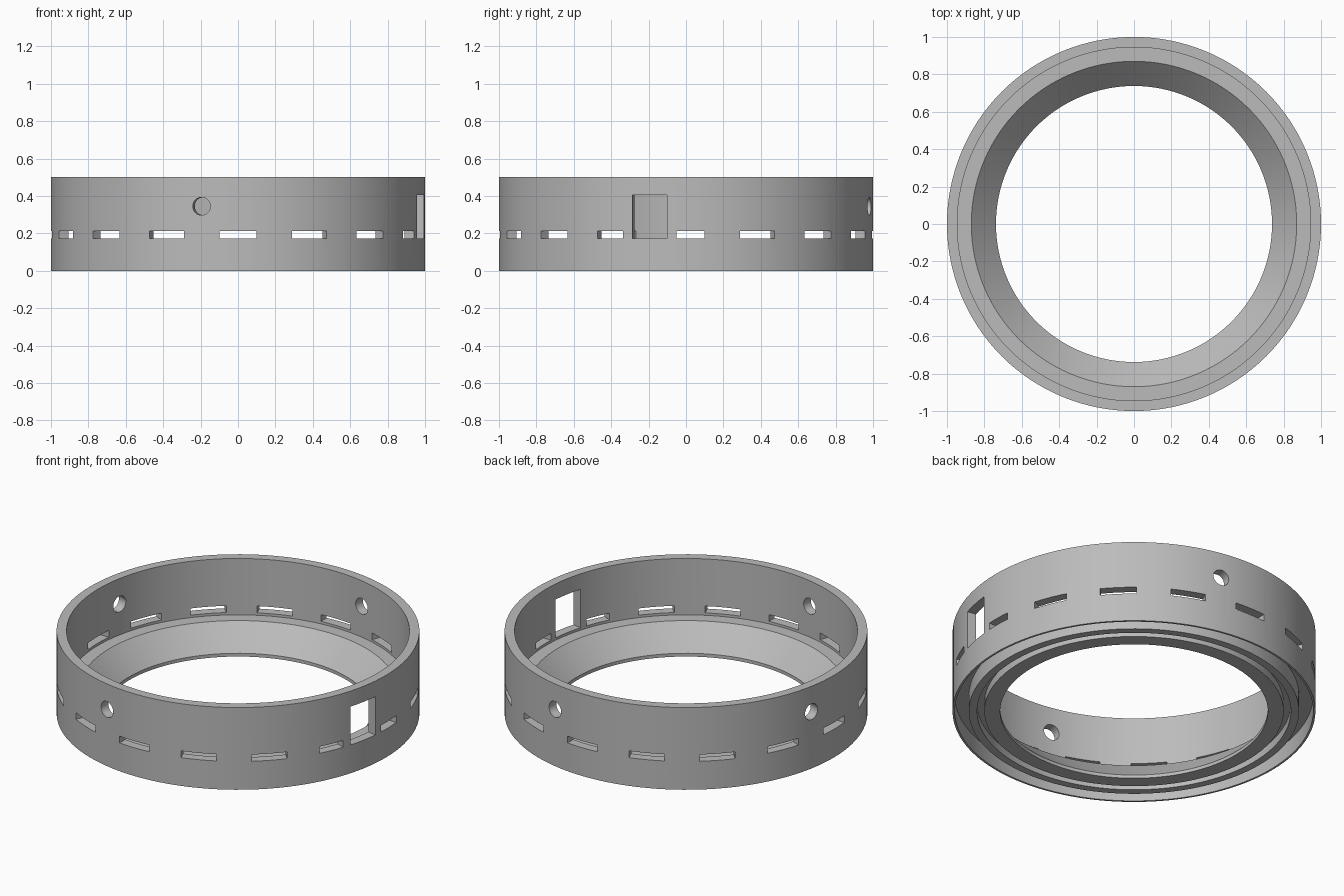
import bpy, bmesh, math
from mathutils import Matrix, Vector

if "Cube" in bpy.data.objects:
    bpy.data.objects.remove(bpy.data.objects["Cube"], do_unlink=True)

SEGMENTS = 128
STEP = math.radians(22.5)          # spacing of the vent slots
WINDOW_ANGLE = -STEP / 2           # window sits between two slots
SLOT_Z = (0.172, 0.213)


def new_object(name, bm):
    bmesh.ops.recalc_face_normals(bm, faces=bm.faces)
    mesh = bpy.data.meshes.new(name)
    bm.to_mesh(mesh)
    bm.free()
    obj = bpy.data.objects.new(name, mesh)
    bpy.context.collection.objects.link(obj)
    return obj


def revolve(name, profile):
    """Spin a closed (radius, height) outline around z."""
    bm = bmesh.new()
    rings = []
    for i in range(SEGMENTS):
        a = math.tau * i / SEGMENTS
        rings.append([bm.verts.new((r * math.cos(a), r * math.sin(a), z)) for r, z in profile])
    n = len(profile)
    for i in range(SEGMENTS):
        here, there = rings[i], rings[(i + 1) % SEGMENTS]
        for j in range(n):
            k = (j + 1) % n
            bm.faces.new((here[j], there[j], there[k], here[k]))
    return new_object(name, bm)


def radial_box(bm, angle, t0, t1, z0, z1):
    """Box through the wall, spanning t0..t1 sideways at the given angle."""
    size = Vector((0.2, t1 - t0, z1 - z0))
    centre = Vector((1, (t0 + t1) / 2, (z0 + z1) / 2))
    matrix = Matrix.Rotation(angle, 4, 'Z') @ Matrix.Translation(centre) @ Matrix.Diagonal(size).to_4x4()
    bmesh.ops.create_cube(bm, size=1, matrix=matrix)


# Ring body: wall, inner ledge, sloping dish, and grooved underside
ring = revolve("ring_body", [
    (1.0, 0.0), (1.0, 0.5), (0.945, 0.5), (0.945, 0.157),
    (0.87, 0.157), (0.738, 0.02), (0.738, 0.0),
    (0.825, 0.0), (0.825, 0.05), (0.865, 0.05), (0.865, 0.0),
    (0.91, 0.0), (0.91, 0.1), (0.988, 0.1), (0.988, 0.0),
])

# Vent slots, shortened on both sides of the window
cut = bmesh.new()
for i in range(16):
    left = -0.05 if i == 0 else -0.1
    right = 0.05 if i == 15 else 0.1
    radial_box(cut, i * STEP, left, right, *SLOT_Z)

# Square window
radial_box(cut, WINDOW_ANGLE, -0.095, 0.095, SLOT_Z[0], 0.405)

# Round holes on the other three quarters
for quarter in (1, 2, 3):
    angle = WINDOW_ANGLE + quarter * math.pi / 2
    matrix = (Matrix.Rotation(angle, 4, 'Z') @ Matrix.Translation((1, 0, 0.345))
              @ Matrix.Rotation(math.pi / 2, 4, 'Y'))
    bmesh.ops.create_cone(cut, cap_ends=True, segments=32, radius1=0.048,
                          radius2=0.048, depth=0.2, matrix=matrix)
cutter = new_object("opening_cutter", cut)
cutter.hide_render = True

# Cut the openings
bpy.ops.object.select_all(action='DESELECT')
ring.select_set(True)
bpy.context.view_layer.objects.active = ring
mod = ring.modifiers.new("openings", 'BOOLEAN')
mod.operation = 'DIFFERENCE'
mod.solver = 'EXACT'
mod.object = cutter
bpy.ops.object.modifier_apply(modifier=mod.name)
bpy.data.objects.remove(cutter, do_unlink=True)

# Grey finish
grey = bpy.data.materials.new("grey")
grey.use_nodes = True
colour = (0.5, 0.5, 0.5, 1)
grey.diffuse_color = colour
grey.node_tree.nodes["Principled BSDF"].inputs["Base Color"].default_value = colour
ring.data.materials.clear()
ring.data.materials.append(grey)
bpy.ops.object.shade_smooth_by_angle(angle=math.radians(30))
